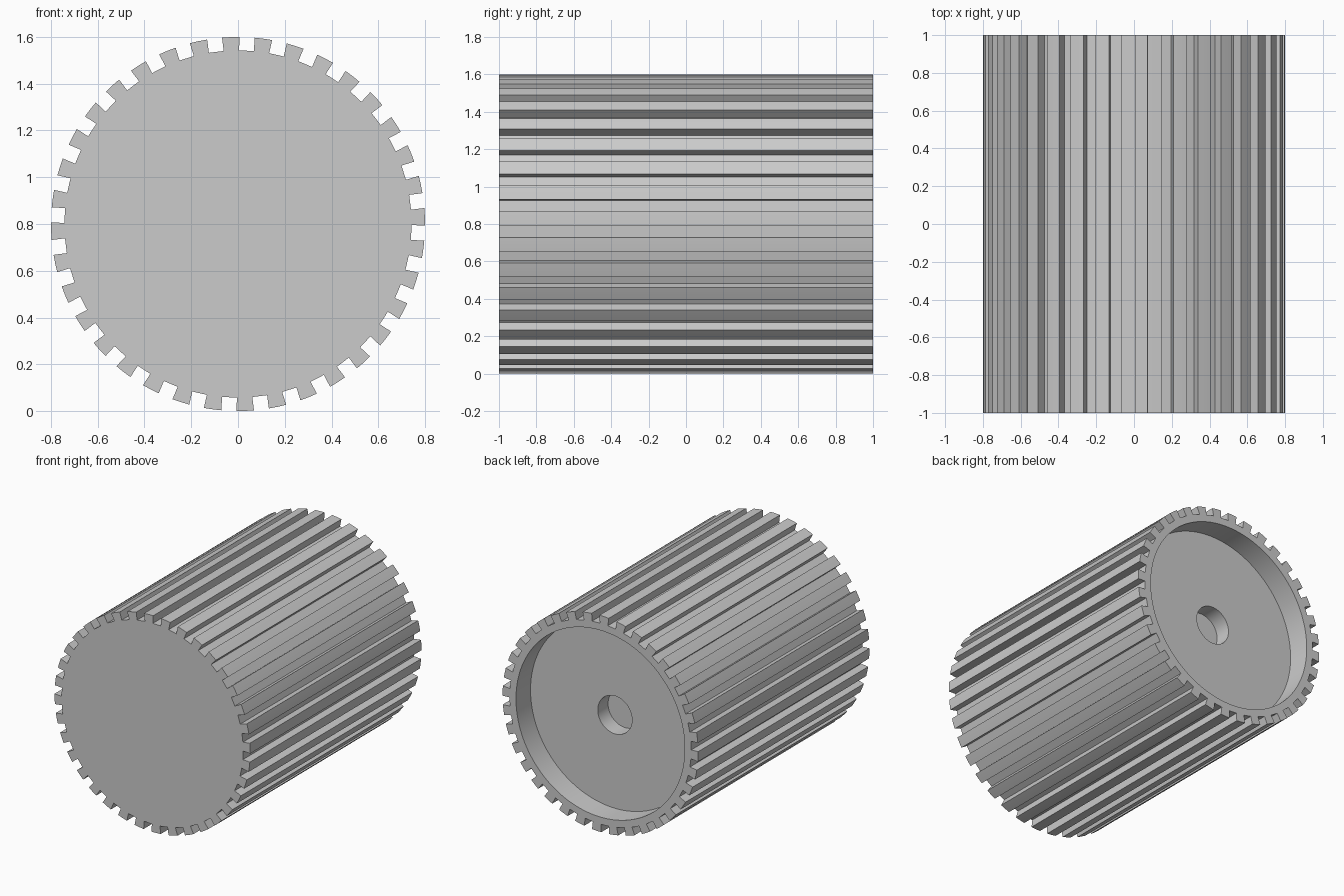
import bpy, bmesh, math

cube = bpy.data.objects.get("Cube")
if cube:
    bpy.data.objects.remove(cube, do_unlink=True)

TEETH = 36
OUTER, ROOT = 0.8, 0.742
HALF_SLOT = 0.032
STEP = math.tau / TEETH
OFFSET = math.radians(7.2)
FRONT, BACK = -1.0, 1.0
RECESS_Y, BORE_Y = 0.83, 0.71


def gear_outline():
    """Toothed profile: one straight-sided slot and one tooth per step."""
    shoulder = math.sqrt(OUTER ** 2 - HALF_SLOT ** 2)
    slot = [(shoulder, -HALF_SLOT), (ROOT, -HALF_SLOT), (ROOT, 0),
            (ROOT, HALF_SLOT), (shoulder, HALF_SLOT),
            (OUTER * math.cos(STEP / 2), OUTER * math.sin(STEP / 2))]
    points = []
    for i in range(TEETH):
        c, s = math.cos(OFFSET + i * STEP), math.sin(OFFSET + i * STEP)
        points += [(u * c - v * s, u * s + v * c) for u, v in slot]
    return points


def circle(radius):
    """Circle with one point for every outline point."""
    count = TEETH * 6
    angles = [OFFSET + (k - 2) * math.tau / count for k in range(count)]
    return [(radius * math.cos(a), radius * math.sin(a)) for a in angles]


bm = bmesh.new()


def ring(points, y):
    return [bm.verts.new((x, y, z + OUTER)) for x, z in points]


# Toothed body, rim, recess wall, recess floor and bore wall
rings = [ring(gear_outline(), FRONT), ring(gear_outline(), BACK),
         ring(circle(0.69), BACK), ring(circle(0.69), RECESS_Y),
         ring(circle(0.14), RECESS_Y), ring(circle(0.14), BORE_Y)]
for a, b in zip(rings, rings[1:]):
    for i in range(len(a)):
        bm.faces.new((a[i - 1], a[i], b[i], b[i - 1]))

# Solid front face and bore floor
bm.faces.new(rings[0])
bm.faces.new(rings[-1])
bmesh.ops.recalc_face_normals(bm, faces=bm.faces)

mesh = bpy.data.meshes.new("toothed_drum")
bm.to_mesh(mesh)
bm.free()
drum = bpy.data.objects.new("toothed_drum", mesh)
bpy.context.collection.objects.link(drum)

# Plain grey material
grey = bpy.data.materials.new("plain grey")
grey.use_nodes = True
colour = (0.6, 0.6, 0.6, 1)
grey.diffuse_color = colour
grey.node_tree.nodes["Principled BSDF"].inputs["Base Color"].default_value = colour
mesh.materials.append(grey)

# Round walls smooth, tooth edges sharp
bpy.ops.object.select_all(action="DESELECT")
drum.select_set(True)
bpy.context.view_layer.objects.active = drum
bpy.ops.object.shade_smooth_by_angle(angle=math.radians(20))
